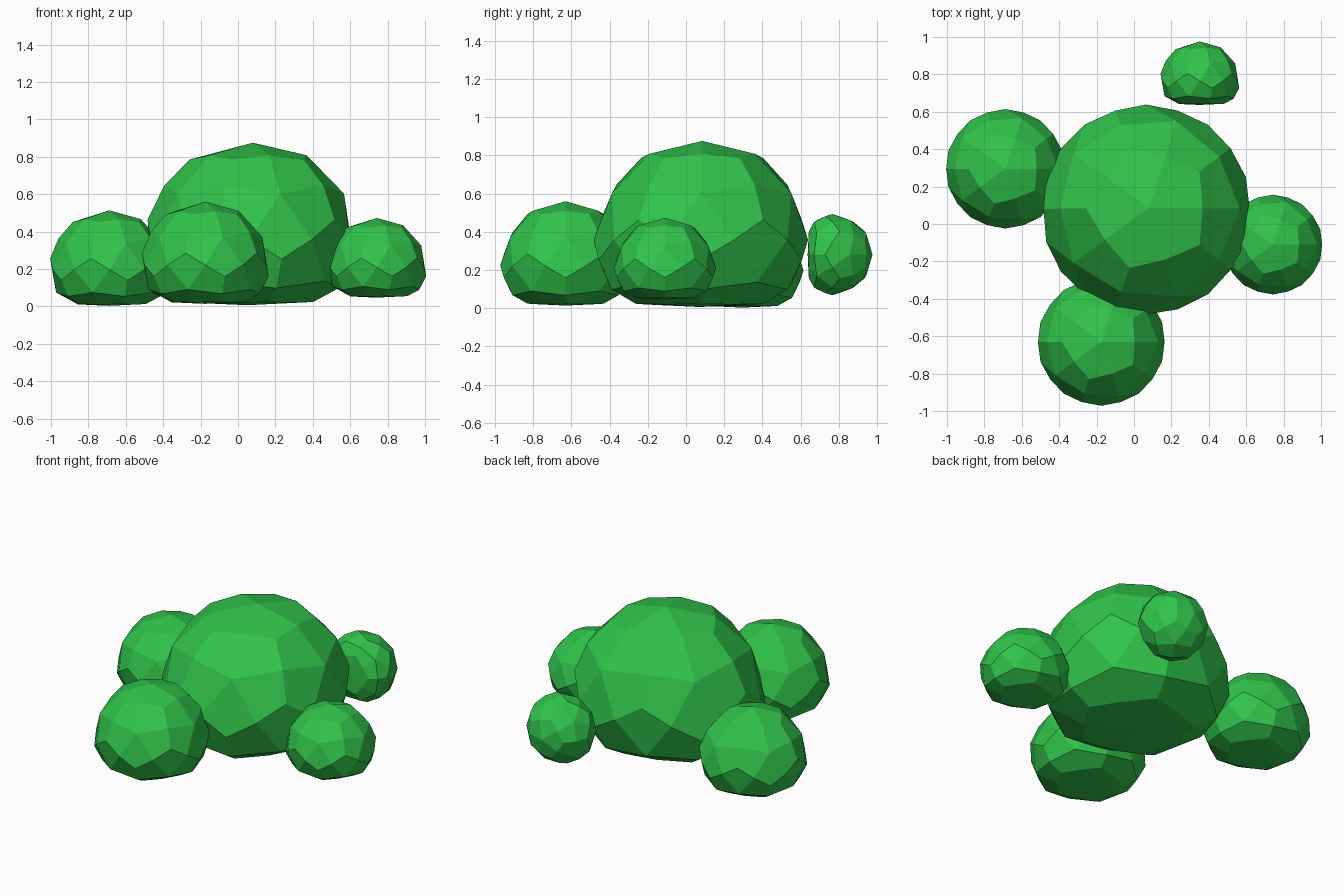
import bpy, bmesh
from math import radians
from mathutils import Vector

cube = bpy.data.objects.get("Cube")
if cube:
    bpy.data.objects.remove(cube, do_unlink=True)

# One leaf colour for the whole bush
green = bpy.data.materials.new("leaf_green")
green.use_nodes = True
color = (0.03, 0.55, 0.07, 1)
green.diffuse_color = color
bsdf = green.node_tree.nodes["Principled BSDF"]
bsdf.inputs["Base Color"].default_value = color
bsdf.inputs["Roughness"].default_value = 0.9


def leaf_ball(name, center, size, turn_x=0, top=1.0, shoulder=0.447, lean=(0, 0), spread=1.0):
    """Icosahedron with its bottom point pushed flat, rounded once into facets."""
    bm = bmesh.new()
    bmesh.ops.create_icosphere(bm, subdivisions=1, radius=1)
    for v in bm.verts:
        if v.co.z < -0.9:                 # flat base
            v.co.z = -0.447
        elif v.co.z < 0:                  # lower ring
            v.co.x *= spread
            v.co.y *= spread
        else:                             # shoulder ring and crown
            v.co.z = top if v.co.z > 0.9 else shoulder
            v.co += Vector((lean[0], lean[1], 0))
    mesh = bpy.data.meshes.new(name)
    bm.to_mesh(mesh)
    bm.free()
    mesh.materials.append(green)
    for face in mesh.polygons:
        face.use_smooth = False
    ball = bpy.data.objects.new(name, mesh)
    bpy.context.collection.objects.link(ball)
    ball.location = center
    ball.scale = (size, size, size)
    ball.rotation_euler.x = radians(turn_x)
    rounding = ball.modifiers.new("rounding", "SUBSURF")
    rounding.levels = rounding.render_levels = 1
    return ball


# Large central clump, leaning slightly
leaf_ball("main_clump", (0.05, 0.07, 0.335), 0.735,
          top=0.94, shoulder=0.5, lean=(0.04, 0.02), spread=1.05)

# Smaller clumps around it
leaf_ball("right_clump", (-0.688, 0.295, 0.195), 0.429)
leaf_ball("front_clump", (-0.175, -0.63, 0.219), 0.459)
leaf_ball("left_clump", (0.742, -0.11, 0.207), 0.358)

# Separate rear clump lying on its side, flat base towards the front
leaf_ball("rear_clump", (0.352, 0.764, 0.28), 0.285, turn_x=-90)
